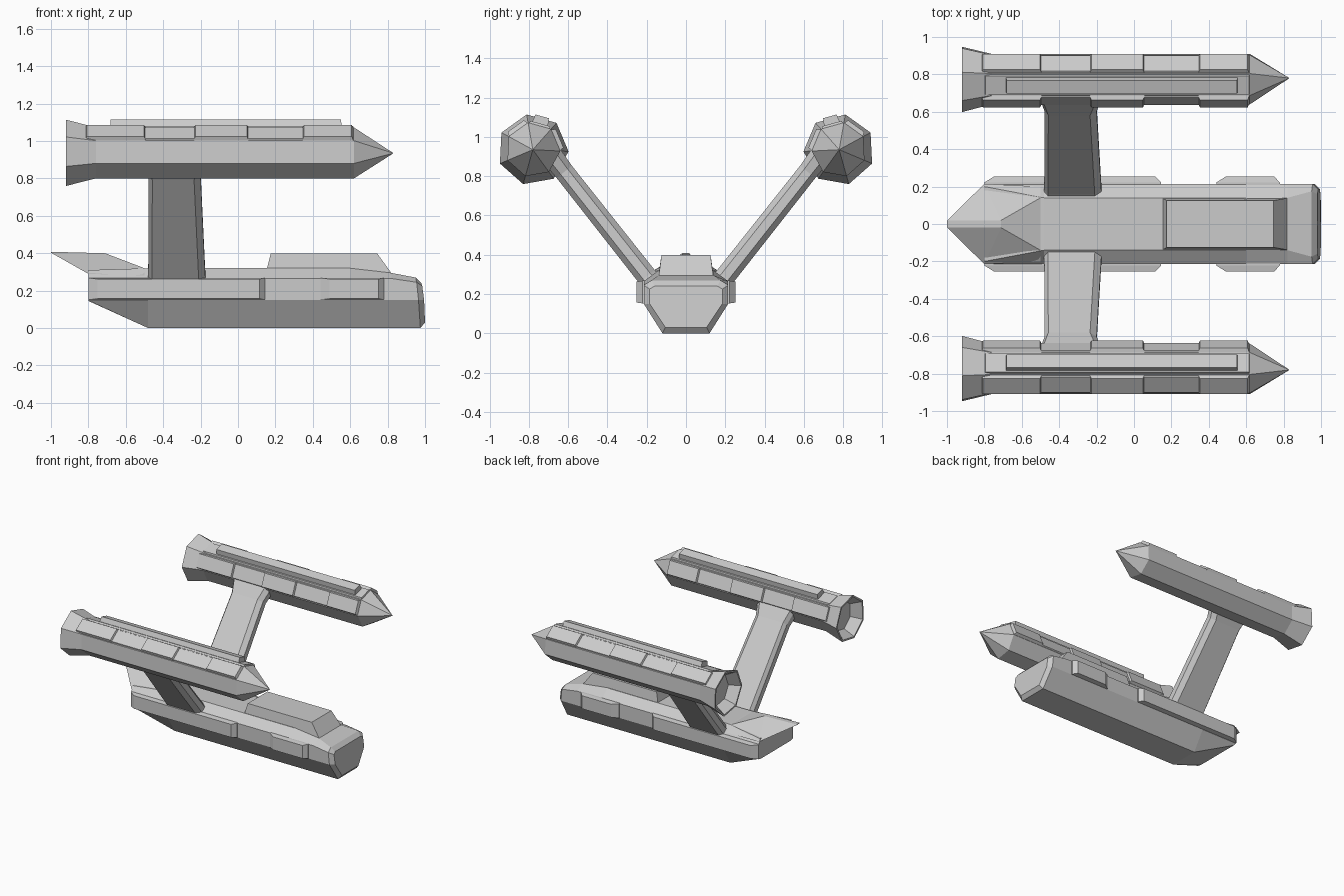
import bpy, bmesh
from math import radians, cos, sin

if "Cube" in bpy.data.objects:
    bpy.data.objects.remove(bpy.data.objects["Cube"])


def loft(name, rings, mirror=False, caps=True):
    """Skin a list of equal-length rings; optionally mirror across the y = 0 plane."""
    bm = bmesh.new()
    vs = [[bm.verts.new(p) for p in r] for r in rings]
    n = len(rings[0])
    for a, b in zip(vs, vs[1:]):
        for i in range(n):
            j = (i + 1) % n
            bm.faces.new((a[i], a[j], b[j], b[i]))
    if caps:
        bm.faces.new(vs[0])
        bm.faces.new(vs[-1])
    bmesh.ops.remove_doubles(bm, verts=bm.verts, dist=1e-5)
    bmesh.ops.recalc_face_normals(bm, faces=bm.faces)
    me = bpy.data.meshes.new(name)
    bm.to_mesh(me)
    bm.free()
    ob = bpy.data.objects.new(name, me)
    bpy.context.collection.objects.link(ob)
    if mirror:
        m = ob.modifiers.new("mirror", 'MIRROR')
        m.use_axis = (False, True, False)
        m.use_clip = False
        m.use_mirror_merge = False
    return ob


def both(half):
    """Complete a half profile of (x, y, z) to both sides of the hull."""
    return half + [(x, -y, z) for x, y, z in reversed(half)]


# hull: bottom edge, lower side, upper side, deck edge
def station(x, top, low=0.0):
    return both([(x, .12, low), (x, .215, .15), (x, .215, .265), (x, .14, top)])


loft("hull", [
    both([(-.8, .19, .145), (-.8, .215, .15), (-.8, .215, .265), (-.8, .2, .31)]),
    station(-.48, .32),
    station(.6, .32),
    station(.82, .295),
    both([(.975, .12, 0), (.965, .215, .15), (.955, .215, .245), (.95, .175, .27)]),
    both([(1.0, .105, .03), (.995, .185, .15), (.985, .185, .225), (.98, .16, .24)]),
])

# raised pointed tail deck
loft("tail_deck", [
    both([(-1, .018, .403), (-1, .018, .408)]),
    both([(-.8, .215, .29), (-.8, .215, .325)])[:1] + [(-.71, .02, .4), (-.71, -.02, .4), (-.8, -.215, .29)],
    both([(-.5, .2, .28), (-.5, .14, .32)]),
])

# deck house with sloped front
loft("deck_house", [
    [(.15, -.14, .30), (.83, -.14, .28), (.83, .14, .28), (.15, .14, .30)],
    [(.175, -.125, .398), (.745, -.125, .398), (.745, .125, .398), (.175, .125, .398)],
])

# armour panels along the hull sides
for name, x0, x1 in (("rear_side_panel", -.8, .145), ("front_side_panel", .44, .78)):
    loft(name, [
        [(x0, .2, .152), (x1, .2, .152), (x1, .2, .268), (x0, .2, .268)],
        [(x0, .222, .152), (x1, .222, .152), (x1, .222, .268), (x0, .222, .268)],
        [(x0 + .05, .253, .157), (x1 - .03, .253, .157), (x1 - .03, .253, .262), (x0 + .05, .253, .262)],
    ], mirror=True)


# slanted pylons with chamfered section
def pylon_ring(y, z, x0, x1, t):
    sec = [(x0, -.45), (x0 + .02, -1), (x1 - .035, -1), (x1, -.45),
           (x1, .45), (x1 - .035, 1), (x0 + .02, 1), (x0, .45)]
    return [(x, y - .78 * t * k, z + .62 * t * k) for x, k in sec]


loft("pylon", [
    pylon_ring(.16, .24, -.485, -.165, .055),
    pylon_ring(.20, .29, -.48, -.175, .052),
    pylon_ring(.62, .822, -.478, -.2, .05),
    pylon_ring(.68, .9, -.50, -.175, .055),
], mirror=True)

# seven-sided engine pods
CY, CZ, R = -.78, .935, .14
STEP = 360 / 7


def pod(k, r):
    a = radians(100 + k * STEP)
    return CY + r * cos(a), CZ + r * sin(a)


def ring(x, r):
    return [(x, *pod(k, r)) for k in range(7)]


loft("engine_pod", [ring(-.84, .05), ring(-.84, .12), ring(-.92, .168), ring(-.92, .182),
                    ring(-.76, R), ring(.62, R), ring(.83, .001)], mirror=True)


# plate raised from pod face between corners k and k + 1
def plate(name, k, x0, x1, h, inset=.0, slope=.02):
    (y0, z0), (y1, z1) = pod(k, R), pod(k + 1, R)
    a = radians(100 + (k + .5) * STEP)
    dy, dz = cos(a), sin(a)

    def rect(off, xi, f):
        ya, za = y0 + (y1 - y0) * f + dy * off, z0 + (z1 - z0) * f + dz * off
        yb, zb = y1 - (y1 - y0) * f + dy * off, z1 - (z1 - z0) * f + dz * off
        return [(x0 + xi, ya, za), (x1 - xi, ya, za), (x1 - xi, yb, zb), (x0 + xi, yb, zb)]

    loft(name, [rect(-.01, 0, inset), rect(h, slope, inset + .08)], mirror=True)


for k, side in ((0, "outer"), (-2, "inner")):
    for x0, x1 in ((-.82, -.49), (-.24, .06), (.34, .62)):
        plate(side + "_pod_plate", k, x0, x1, .022, 0, .012)
    plate(side + "_pod_base_plate", k, -.8, .615, .008, 0, .005)
plate("top_pod_plate", -1, -.8, .62, .012, 0, .005)
plate("top_pod_rail", -1, -.685, .555, .05, .13, .004)
